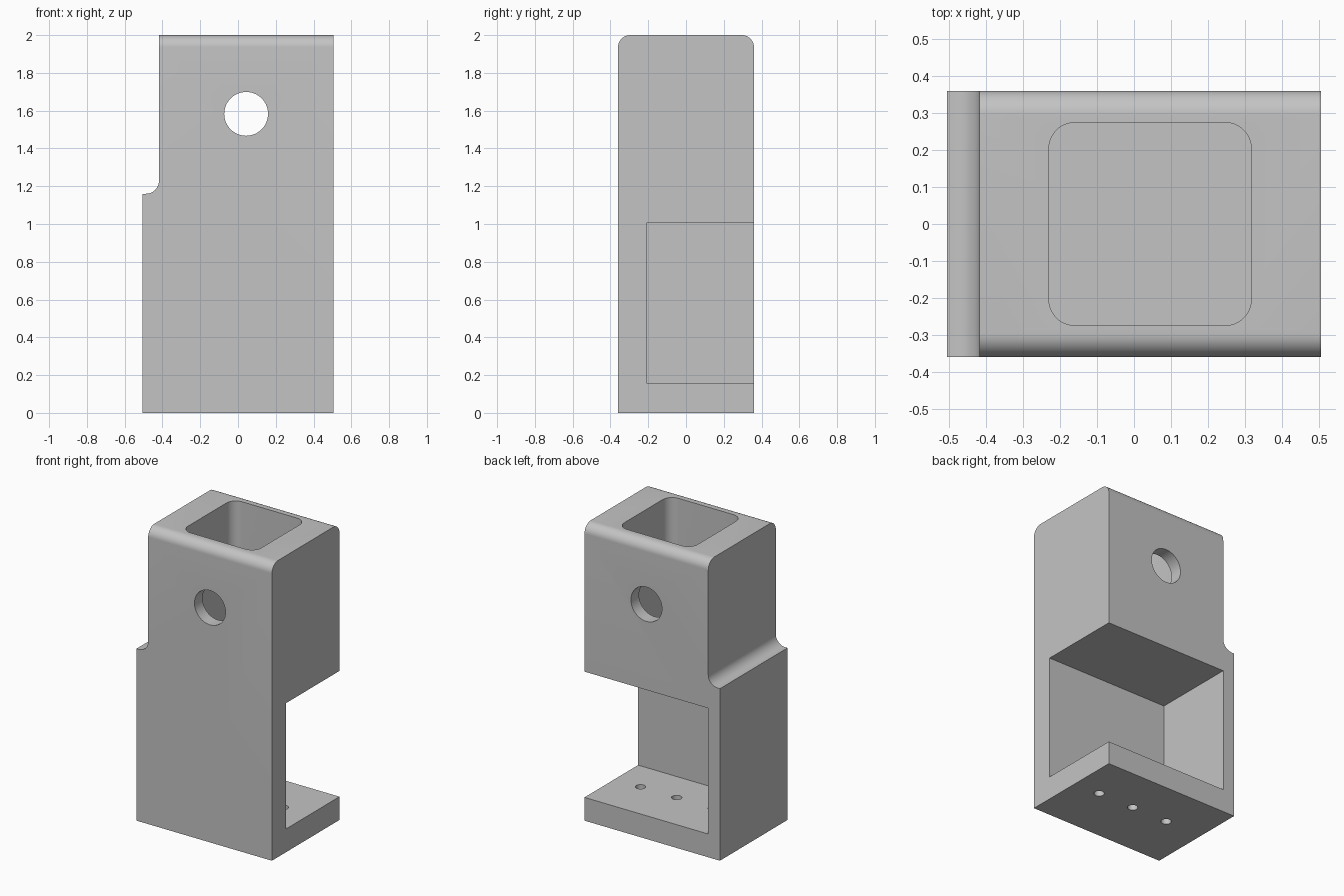
import bpy
import math
from mathutils import Vector

cube = bpy.data.objects.get("Cube")
if cube:
    bpy.data.objects.remove(cube, do_unlink=True)

grey = bpy.data.materials.new("light_grey")
grey.use_nodes = True
colour = (0.55, 0.55, 0.55, 1)
grey.diffuse_color = colour
grey.node_tree.nodes["Principled BSDF"].inputs["Base Color"].default_value = colour


def arc(cx, cy, r, start, end, n=12):
    """Points on an arc, angles in degrees."""
    angles = [math.radians(start + (end - start) * i / n) for i in range(n + 1)]
    return [(cx + r * math.cos(a), cy + r * math.sin(a)) for a in angles]


def circle(cx, cy, r, n=48):
    return arc(cx, cy, r, 0, 360, n)[:-1]


def rectangle(x0, x1, y0, y1, r=0):
    """Rectangle with optionally rounded corners."""
    if not r:
        return [(x0, y0), (x1, y0), (x1, y1), (x0, y1)]
    return (arc(x1 - r, y1 - r, r, 0, 90) + arc(x0 + r, y1 - r, r, 90, 180)
            + arc(x0 + r, y0 + r, r, 180, 270) + arc(x1 - r, y0 + r, r, 270, 360))


def prism(name, outline, axis, lo, hi):
    """Extrude a 2D outline along the named axis."""
    place = {"X": lambda a, b, d: (d, a, b),
             "Y": lambda a, b, d: (a, d, b),
             "Z": lambda a, b, d: (a, b, d)}[axis]
    n = len(outline)
    verts = [Vector(place(a, b, d)) for d in (lo, hi) for a, b in outline]
    faces = [list(range(n))[::-1], list(range(n, 2 * n))]
    faces += [[i, (i + 1) % n, n + (i + 1) % n, n + i] for i in range(n)]
    if axis == "Y":
        faces = [f[::-1] for f in faces]
    mesh = bpy.data.meshes.new(name)
    mesh.from_pydata(verts, [], faces)
    mesh.materials.append(grey)
    obj = bpy.data.objects.new(name, mesh)
    bpy.context.collection.objects.link(obj)
    return obj


W, D, H = 0.505, 0.36, 2.0
STEP_X, STEP_Z, FILLET = -0.418, 1.16, 0.07
ROUND = 0.065
MID_X = 0.043

# Body: stepped side profile with a concave fillet
profile = [(-W, 0), (W, 0), (W, H), (STEP_X, H)]
profile += arc(STEP_X - FILLET, STEP_Z + FILLET, FILLET, 0, -90)
profile.append((-W, STEP_Z))
body = prism("bracket_body", profile, "Y", -D, D)

# Envelope that rounds the front and back top edges
envelope_outline = [(-D, -0.1), (D, -0.1)]
envelope_outline += arc(D - ROUND, H - ROUND, ROUND, 0, 90)
envelope_outline += arc(-D + ROUND, H - ROUND, ROUND, 90, 180)
# widened slightly below the rounding so the flat walls stay untouched
envelope = prism("rounding_envelope", envelope_outline, "X", -1, 1)

# Cutters: open corner pocket, top socket, cross hole and base screw holes
cutters = [
    prism("corner_pocket", rectangle(STEP_X, 1, -0.21, 1), "Z", 0.157, 1.005),
    prism("top_socket", rectangle(-0.23, 0.317, -0.274, 0.274, 0.07), "Z", 1.16, 2.2),
    prism("cross_hole", circle(MID_X, 1.583, 0.116), "Y", -1, 1),
]
for offset in (-0.27, 0, 0.27):
    cutters.append(prism("screw_hole", circle(MID_X + offset, 0.038, 0.032, 24),
                         "Z", -0.1, 0.3))

for tool in [envelope] + cutters:
    tool.hide_render = True
    mod = body.modifiers.new(tool.name, "BOOLEAN")
    mod.operation = "INTERSECT" if tool == envelope else "DIFFERENCE"
    mod.solver = "EXACT"
    mod.object = tool

# Bake the cuts, then drop the cutters
graph = bpy.context.evaluated_depsgraph_get()
result = bpy.data.meshes.new_from_object(body.evaluated_get(graph))
body.modifiers.clear()
body.data = result
for tool in [envelope] + cutters:
    bpy.data.objects.remove(tool, do_unlink=True)

bpy.ops.object.select_all(action="DESELECT")
body.select_set(True)
bpy.context.view_layer.objects.active = body
bpy.ops.object.shade_smooth_by_angle(angle=math.radians(30))
